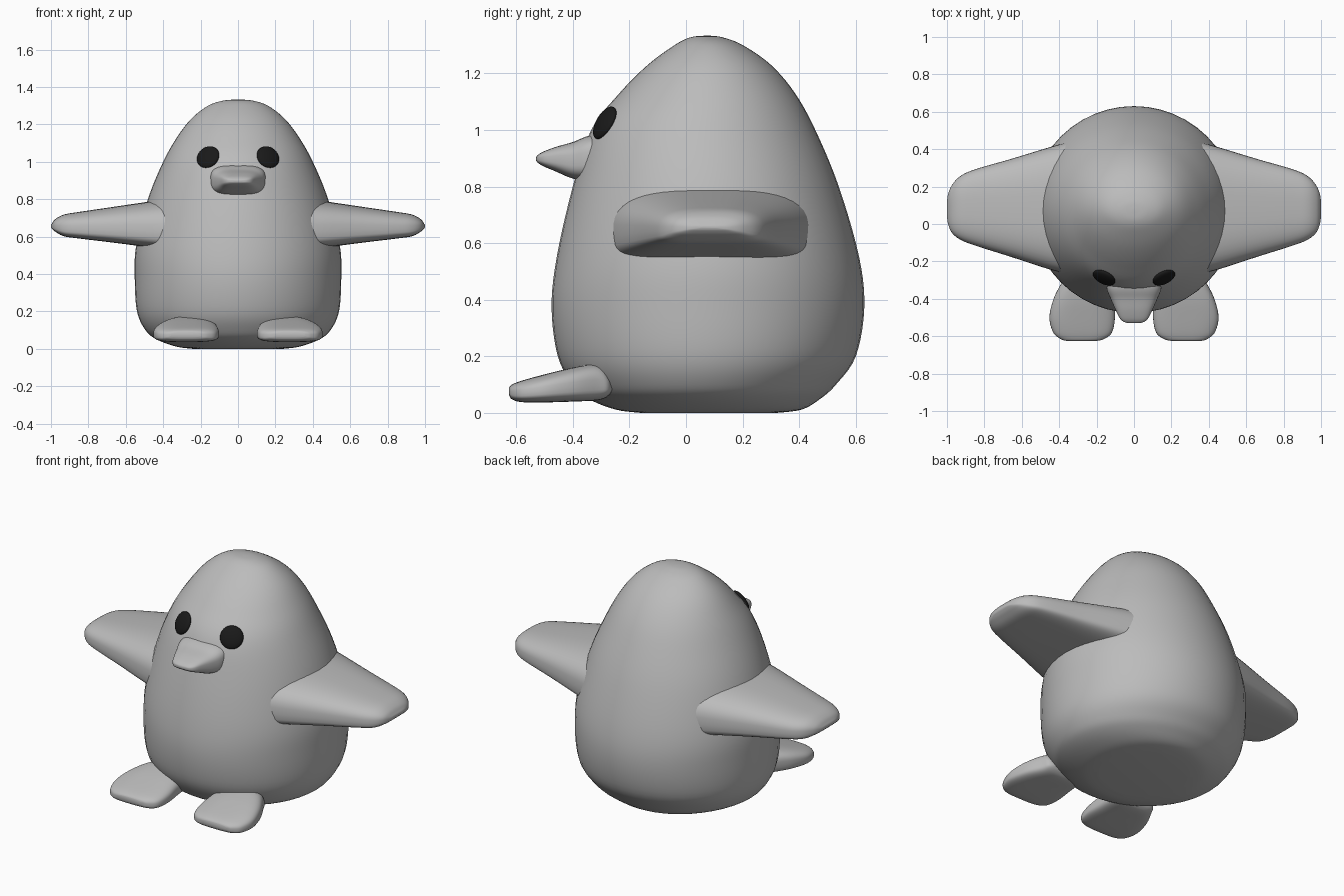
import bpy, bmesh, math
from mathutils import Vector

if "Cube" in bpy.data.objects:
    bpy.data.objects.remove(bpy.data.objects["Cube"], do_unlink=True)


def material(name, value):
    m = bpy.data.materials.new(name)
    m.use_nodes = True
    color = (value, value, value, 1)
    m.diffuse_color = color
    m.node_tree.nodes["Principled BSDF"].inputs["Base Color"].default_value = color
    return m


grey = material("soft grey", 0.5)
black = material("eye black", 0.01)


def smooth_stations(rows, steps):
    """Catmull-Rom interpolation through the station rows."""
    rows = [Vector(r) for r in rows]
    out = []
    for i in range(len(rows) - 1):
        p0, p1 = rows[max(i - 1, 0)], rows[i]
        p2, p3 = rows[i + 1], rows[min(i + 2, len(rows) - 1)]
        for k in range(steps):
            t = k / steps
            out.append(0.5 * (2 * p1 + (p2 - p0) * t
                              + (2 * p0 - 5 * p1 + 4 * p2 - p3) * t * t
                              + (3 * p1 - p0 - 3 * p2 + p3) * t ** 3))
    return out + [rows[-1]]


def power(c, e):
    return math.copysign(abs(c) ** (2 / e), c)


def loft(name, rows, place, top=2, bottom=2, mid=0.5, steps=5, sides=48):
    """Rows are (position, u min, u max, v min, v max); place maps (position, u, v) to xyz."""
    bm = bmesh.new()
    rings = []
    for s, u0, u1, v0, v1 in smooth_stations(rows, steps):
        vm = v0 + mid * (v1 - v0)
        ring = []
        for i in range(sides):
            a = 2 * math.pi * i / sides
            c, d = math.cos(a), math.sin(a)
            e = top if d >= 0 else bottom
            u = (u0 + u1) / 2 + (u1 - u0) / 2 * power(c, e)
            v = vm + power(d, e) * ((v1 - vm) if d >= 0 else (vm - v0))
            ring.append(bm.verts.new(place(s, u, v)))
        rings.append(ring)
    for a, b in zip(rings, rings[1:]):
        for i in range(sides):
            j = (i + 1) % sides
            bm.faces.new((a[i], a[j], b[j], b[i]))
    bm.faces.new(rings[0])
    bm.faces.new(rings[-1])
    bmesh.ops.recalc_face_normals(bm, faces=bm.faces)
    return finish(name, bm, grey)


def finish(name, bm, mat):
    me = bpy.data.meshes.new(name)
    bm.to_mesh(me)
    bm.free()
    me.materials.append(mat)
    for p in me.polygons:
        p.use_smooth = True
    ob = bpy.data.objects.new(name, me)
    bpy.context.collection.objects.link(ob)
    return ob


# Egg-shaped body: height, half width, front y, back y
profile = [(0, .24, -.16, .32), (.012, .33, -.25, .41), (.05, .435, -.345, .475),
           (.1, .495, -.4, .53), (.2, .54, -.453, .6), (.37, .552, -.475, .63),
           (.55, .545, -.457, .612), (.8, .482, -.4, .54), (1, .4, -.335, .457),
           (1.13, .327, -.235, .385), (1.23, .25, -.135, .3), (1.3, .16, -.04, .2),
           (1.327, .08, .015, .13), (1.333, .01, .065, .085)]
loft("body", [(z, -h, h, f, b) for z, h, f, b in profile], lambda s, u, v: (u, v, s))

# Beak
loft("beak", [(-.25, -.15, .15, .81, .99), (-.34, -.147, .147, .82, .98),
              (-.4, -.125, .125, .828, .957), (-.46, -.098, .098, .853, .94),
              (-.505, -.075, .075, .872, .923), (-.525, -.05, .05, .885, .91),
              (-.53, -.02, .02, .893, .902)],
     lambda s, u, v: (u, s, v), top=3.2, bottom=3.2)

# Mirrored parts
wing = [(.35, -.27, .44, .525, .805), (.47, -.237, .405, .542, .788),
        (.66, -.175, .347, .567, .76), (.85, -.115, .292, .59, .732),
        (.93, -.083, .255, .602, .718), (.975, -.045, .205, .625, .695),
        (.995, .005, .155, .643, .67), (1, .05, .11, .653, .66)]
foot = [(-.625, .2, .36, .062, .09), (-.615, .16, .392, .048, .1),
        (-.58, .118, .432, .038, .114), (-.5, .102, .452, .037, .136),
        (-.4, .108, .43, .04, .16), (-.31, .115, .385, .045, .172),
        (-.275, .13, .365, .06, .14), (-.26, .16, .33, .08, .1)]
for side, x in (("left", 1), ("right", -1)):
    loft(side + "_wing", wing, lambda s, u, v: (x * s, u, v), top=2.8, bottom=4, mid=.35)
    loft(side + "_foot", foot, lambda s, u, v: (x * u, s, v), top=3, bottom=3.5, mid=.42)

    # Flattened dome eye lying on the face
    bm = bmesh.new()
    bmesh.ops.create_uvsphere(bm, u_segments=32, v_segments=16, radius=.064)
    bmesh.ops.scale(bm, vec=(1, 1, .32), verts=bm.verts)
    eye = finish(side + "_eye", bm, black)
    normal = Vector((x * .38, -.8, .46))
    eye.rotation_euler = normal.to_track_quat("Z", "Y").to_euler()
    eye.location = (x * .16, -.287, 1.025)
